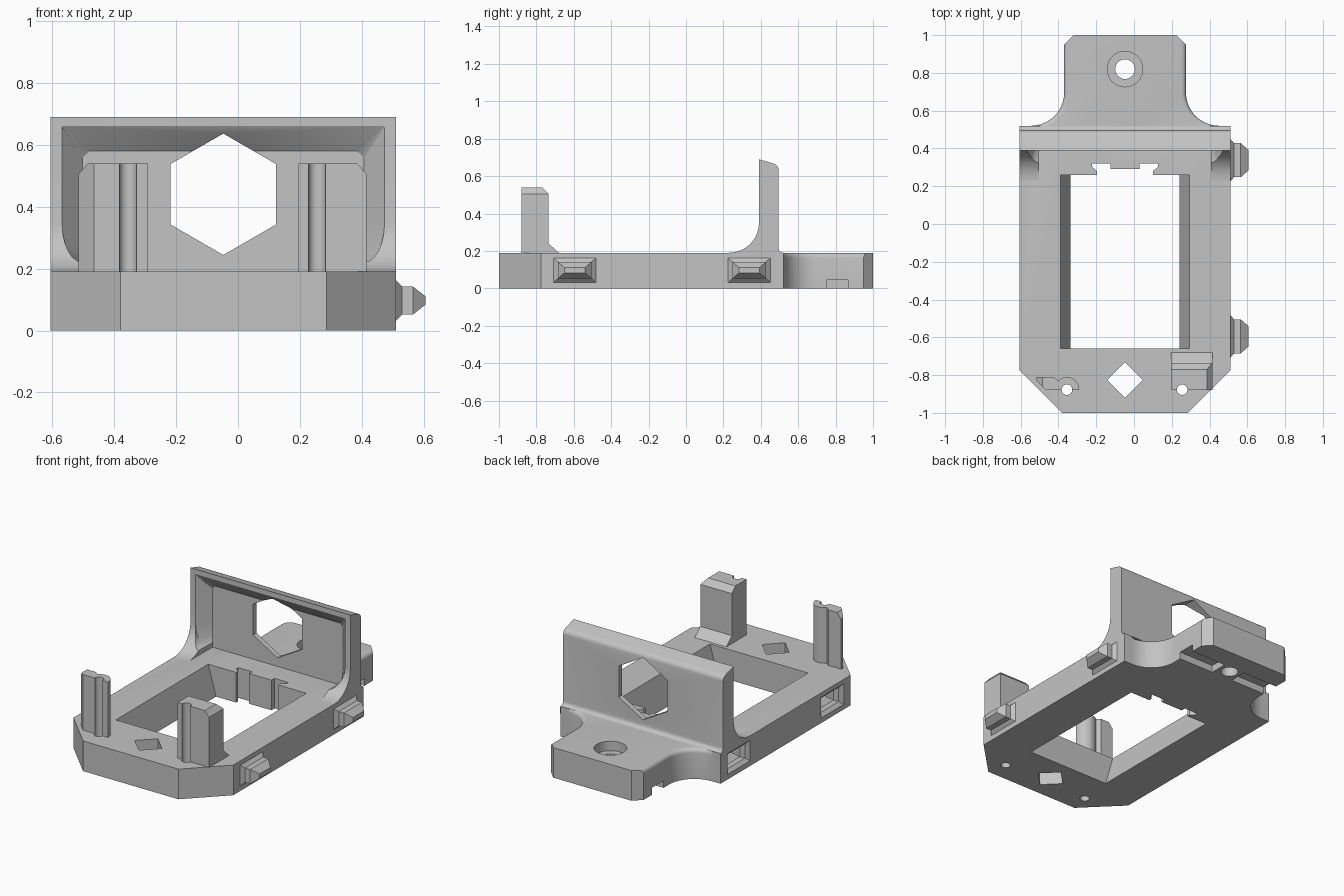
import bpy, bmesh, math
from math import cos, sin, radians

cube = bpy.data.objects.get("Cube")
if cube:
    bpy.data.objects.remove(cube, do_unlink=True)

CX = -0.0475   # symmetry plane of the body
TOP = 0.19     # plate thickness

grey = bpy.data.materials.new("plain_grey")
grey.use_nodes = True
grey.diffuse_color = (0.55, 0.55, 0.55, 1)
for node in grey.node_tree.nodes:
    if node.type == 'BSDF_PRINCIPLED':
        node.inputs["Base Color"].default_value = (0.55, 0.55, 0.55, 1)


def loft(name, rings, bevel=None):
    """Closed solid through rings with equal point counts."""
    bm = bmesh.new()
    loops = [[bm.verts.new(p) for p in ring] for ring in rings]
    n = len(loops[0])
    for a, b in zip(loops, loops[1:]):
        for i in range(n):
            j = (i + 1) % n
            bm.faces.new((a[i], a[j], b[j], b[i]))
    bm.faces.new(loops[0])
    bm.faces.new(loops[-1])
    bmesh.ops.recalc_face_normals(bm, faces=bm.faces)
    if bevel:
        edges = [e for e in bm.edges if all(bevel(v.co) for v in e.verts)]
        bmesh.ops.bevel(bm, geom=edges, offset=0.025, segments=4, profile=0.5, affect='EDGES')
    mesh = bpy.data.meshes.new(name)
    bm.to_mesh(mesh)
    bm.free()
    mesh.materials.append(grey)
    obj = bpy.data.objects.new(name, mesh)
    bpy.context.collection.objects.link(obj)
    return obj


def place(pts, axis, d):
    """Put a flat outline at distance d along an axis."""
    if axis == 'x':
        return [(d, a, b) for a, b in pts]
    if axis == 'y':
        return [(a, d, b) for a, b in pts]
    return [(a, b, d) for a, b in pts]


def prism(name, pts, axis, lo, hi, bevel=None):
    return loft(name, [place(pts, axis, lo), place(pts, axis, hi)], bevel)


def arc(cx, cy, r, a0, a1, n=10):
    return [(cx + r * cos(radians(a0 + (a1 - a0) * i / n)),
             cy + r * sin(radians(a0 + (a1 - a0) * i / n))) for i in range(n + 1)]


def ngon(cx, cy, r, n, start=0):
    return arc(cx, cy, r, start, start + 360, n)[:-1]


def rect(x0, x1, y0, y1):
    return [(x0, y0), (x1, y0), (x1, y1), (x0, y1)]


def mirrored(half):
    return half + [(2 * CX - x, y) for x, y in reversed(half)]


def cut(obj, *cutters):
    bpy.context.view_layer.objects.active = obj
    for c in cutters:
        c.hide_render = True
        mod = obj.modifiers.new("cut", 'BOOLEAN')
        mod.operation = 'DIFFERENCE'
        mod.solver = 'EXACT'
        mod.object = c
        bpy.ops.object.modifier_apply(modifier=mod.name)
        bpy.data.objects.remove(c, do_unlink=True)


def clip(x0, y0, depth_scale=1.0, shift=0.0):
    """Rings of a tapered side clip: (x, half width, half height)."""
    steps = [(-0.02, .113, .065), (0, .113, .065), (.02, .09, .045),
             (.055, .09, .045), (.095, .055, .014)]
    return [place(rect(y0 - w, y0 + w, .097 - h, .097 + h), 'x', x0 + d) for d, w, h in steps]


# Base plate with rear tab
outline = mirrored([(.285, -1), (.51, -.775), (.51, .52)]
                   + arc(.45, .695, .175, 270, 180) + [(.275, .95), (.225, 1)])


def tab_side(co):
    return co.z > TOP - .01 and .515 < co.y < .955 and abs(co.x - CX) < .51


base = prism("base_plate", outline, 'z', 0, TOP, tab_side)

# Openings in the plate: tapered window, dovetail notch, round and square holes
window = loft("window_cutter", [
    place(rect(CX - .285, CX + .285, -.66, .26), 'z', -.01),
    place(rect(CX - .345, CX + .345, -.66, .26), 'z', TOP + .01)])
notch = prism("notch_cutter", mirrored(
    [(.1, .2), (.1, .28), (.128, .303), (.128, .32), (.03, .32), (.03, .29)]), 'z', -.1, .3)
cut(base, window, notch,
    prism("diamond_cutter", ngon(CX, -.825, .094, 4), 'z', -.1, .3),
    prism("bolt_cutter", ngon(CX, .82, .052, 32), 'z', -.1, .3),
    prism("counterbore_cutter", ngon(CX, .82, .094, 32), 'z', .13, .3))
for side in (-1, 1):
    xs = sorted((CX + side * .075, CX + side * .4))
    cut(base, prism("tie_slot_cutter", rect(xs[0], xs[1], .752, .865), 'z', -.1, .045))
for x in (-.355, .255):
    cut(base, prism("pin_hole_cutter", ngon(x, -.877, .028, 24), 'z', -.1, .3))

# Sockets on one side, matching clips on the other
for y, where in ((-.595, "front"), (.338, "rear")):
    cut(base, loft("socket_cutter", clip(-.605, y)))
    loft(where + "_side_clip", clip(.51, y))

# Rear wall with filleted foot
profile = (arc(.23, .35, .16, 270, 360) + [(.39, .69)]
           + arc(.46, .633, .035, 75, 0, 5) + arc(.52, .215, .025, 180, 270, 5))
wall = prism("rear_wall", profile, 'x', -.605, .51)


# Tapered recess and hexagonal opening in the wall
def recess(low_half, high_half, top, corner):
    low = [(CX + low_half, .1)]
    side = [(CX + low_half + (high_half - low_half) * sin(radians(a)),
             .35 - .13 * cos(radians(a))) for a in range(0, 91, 15)]
    head = [(CX + high_half, top - corner), (CX + high_half - corner, top)]
    return mirrored(low + side + head)


front_ring = recess(.455, .521, .66, .002)
back_ring = recess(.453, .455, .58, .022)
cut(wall,
    loft("recess_cutter", [place(front_ring, 'y', .1), place(front_ring, 'y', .39),
                           place(back_ring, 'y', .462)]),
    prism("hexagon_cutter", ngon(CX, .44, .196, 6, 30), 'y', .2, .7))

# Front posts with pin grooves and chamfered outer corners
right_post = prism("right_post", [(-.515, -.81), (-.515, -.83), (-.465, -.88), (-.29, -.88)]
                   + arc(-.355, -.875, .065, 0, 135, 12) + [(-.425, -.81)], 'z', TOP, .54)
left_post = prism("left_post", [(-.88, TOP), (-.88, .54), (-.77, .54), (-.735, .505),
                                (-.735, .24), (-.68, TOP)], 'x', .195, .415)
for post, x, edge, s in ((right_post, -.355, -.515, -1), (left_post, .255, .415, 1)):
    wedge = [(edge + s * .03, .47), (edge + s * .03, .58), (edge - s * .064, .58)]
    cut(post,
        prism("groove_cutter", ngon(x, -.877, .028, 24), 'z', .1, .7),
        prism("chamfer_cutter", wedge, 'y', -1, -.6))

# Smooth the rounded parts, keep hard edges
bpy.ops.object.select_all(action='DESELECT')
for obj in bpy.context.collection.objects:
    if obj.type == 'MESH':
        obj.select_set(True)
        bpy.context.view_layer.objects.active = obj
bpy.ops.object.shade_smooth_by_angle(angle=radians(30))
